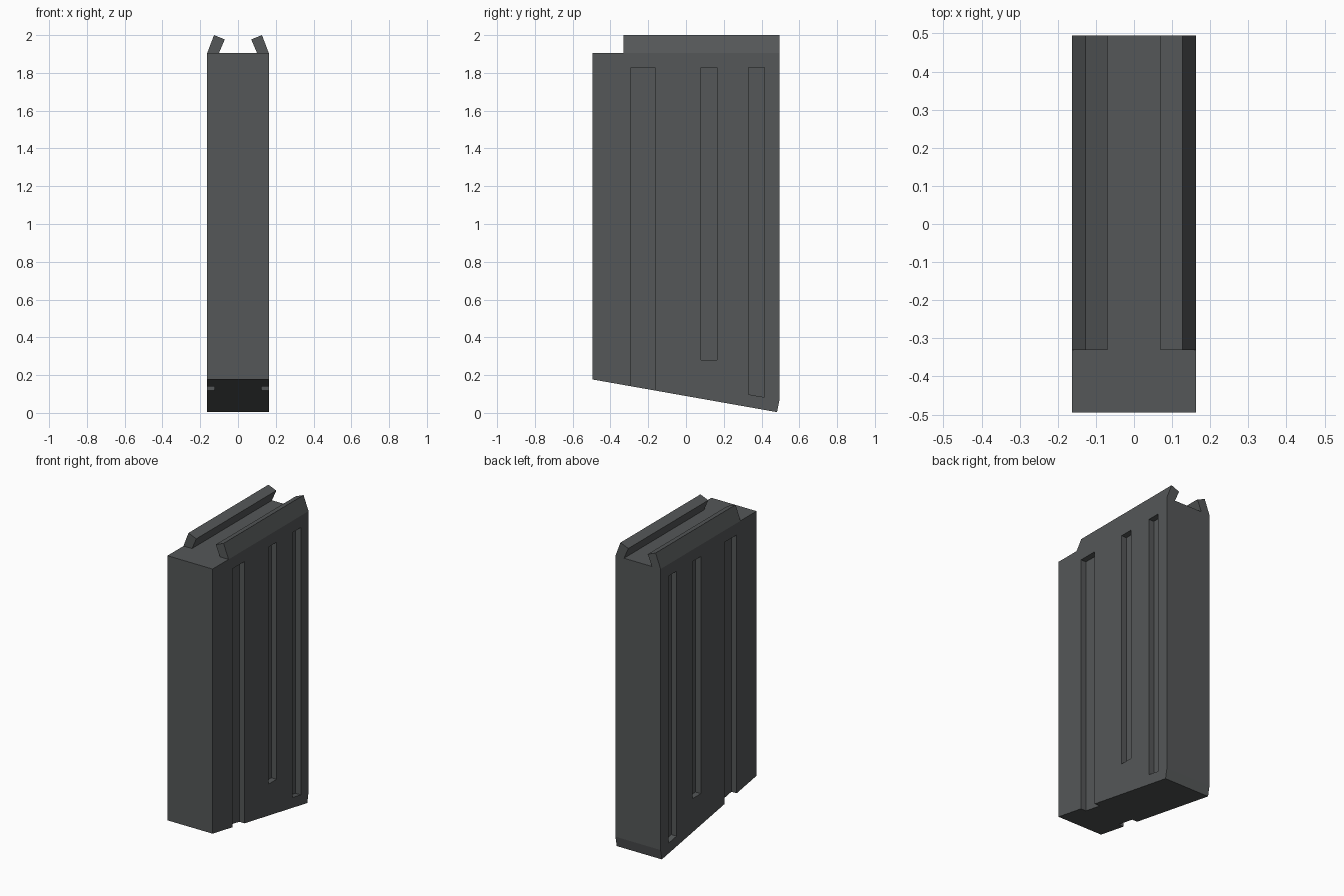
import bpy, bmesh
from mathutils import Vector

if "Cube" in bpy.data.objects:
    bpy.data.objects.remove(bpy.data.objects["Cube"])

steel = bpy.data.materials.new("dark grey steel")
steel.diffuse_color = (0.09, 0.096, 0.098, 1)
steel.use_nodes = True
steel.node_tree.nodes["Principled BSDF"].inputs["Base Color"].default_value = steel.diffuse_color

HALF_W = 0.163    # half width of the body
DEPTH = 0.038     # groove depth
TOP = 1.905       # top of the body


def prism(name, points, sweep):
    """Closed solid: a flat outline swept along a vector."""
    bm = bmesh.new()
    face = bm.faces.new([bm.verts.new(p) for p in points])
    moved = bmesh.ops.extrude_face_region(bm, geom=[face])["geom"]
    verts = [v for v in moved if isinstance(v, bmesh.types.BMVert)]
    bmesh.ops.translate(bm, verts=verts, vec=Vector(sweep))
    bmesh.ops.recalc_face_normals(bm, faces=bm.faces)
    mesh = bpy.data.meshes.new(name)
    bm.to_mesh(mesh)
    bm.free()
    mesh.materials.append(steel)
    obj = bpy.data.objects.new(name, mesh)
    bpy.context.collection.objects.link(obj)
    return obj


# Body: slab with a sloping base and a small chamfer at the back
side = [(-0.495, TOP), (-0.495, 0.177), (0.482, 0.004), (0.495, 0.07), (0.495, TOP)]
body = prism("magazine_body", [(-HALF_W, y, z) for y, z in side], (2 * HALF_W, 0, 0))

# Side grooves: front y, back y, bottom z at front, bottom z at back
grooves = [(-0.29, -0.165, -0.1, -0.1),
           (0.08, 0.165, 0.28, 0.28),
           (0.33, 0.415, 0.098, 0.083)]
for s in (-1, 1):
    for i, (y0, y1, z0, z1) in enumerate(grooves):
        outline = [(y0, z0), (y1, z1), (y1, 1.828), (y0, 1.828)]
        x = s * (HALF_W - DEPTH)
        cutter = prism("groove_cutter", [(x, y, z) for y, z in outline], (s * 0.1, 0, 0))
        cutter.hide_render = True
        cutter.hide_viewport = False
        mod = body.modifiers.new("groove", "BOOLEAN")
        mod.operation = "DIFFERENCE"
        mod.solver = "EXACT"
        mod.object = cutter
        bpy.context.view_layer.objects.active = body
        bpy.ops.object.modifier_apply(modifier=mod.name)
        bpy.data.objects.remove(cutter)

# Feed lips: inward leaning rails along the top
lip = [(HALF_W, TOP), (0.127, 2.0), (0.07, 1.977), (0.101, TOP)]
for s, label in ((-1, "left"), (1, "right")):
    prism(label + "_feed_lip", [(s * x, -0.33, z) for x, z in lip], (0, 0.825, 0))
